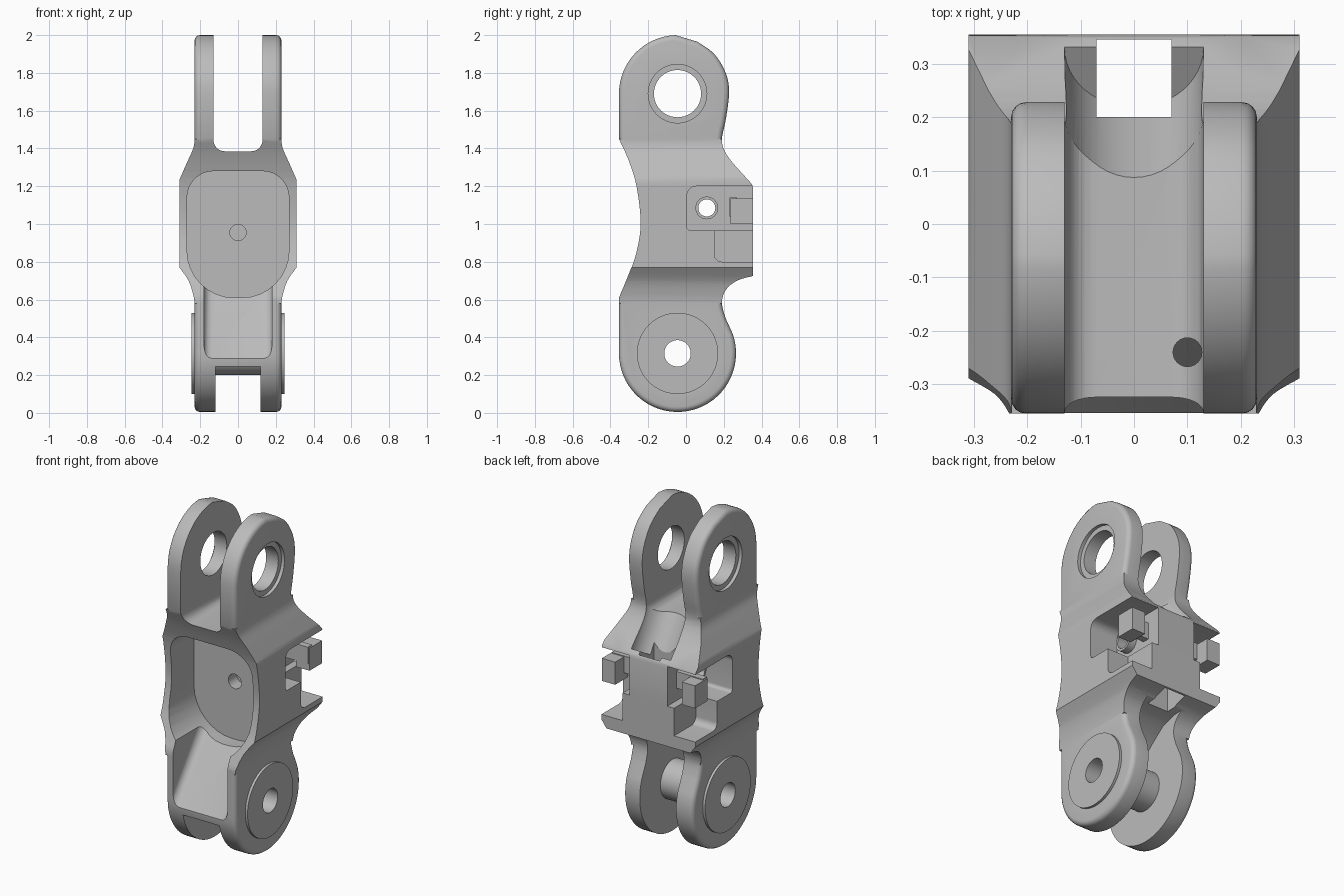
import bpy, bmesh
from math import sin, cos, pi, radians
from mathutils import Vector

cube = bpy.data.objects.get("Cube")
if cube:
    bpy.data.objects.remove(cube)

steel = bpy.data.materials.new("plain grey steel")
steel.use_nodes = True
steel.diffuse_color = (0.5, 0.5, 0.5, 1)
steel.node_tree.nodes["Principled BSDF"].inputs["Base Color"].default_value = (0.5, 0.5, 0.5, 1)

PIN_Y, LOW_Z, TOP_Z = -0.045, 0.315, 1.69


def arc(cu, cv, r, a0, a1, n=12):
    steps = [radians(a0 + (a1 - a0) * i / n) for i in range(n + 1)]
    return [(cu + r * cos(a), cv + r * sin(a)) for a in steps]


def spline(pts, n=4):
    """Smooth curve through a few points."""
    p = [Vector(q) for q in [pts[0]] + pts + [pts[-1]]]
    out = []
    for a, b, c, d in zip(p, p[1:], p[2:], p[3:]):
        for i in range(n):
            t = i / n
            out.append(tuple(0.5 * (2 * b + (c - a) * t + (2 * a - 5 * b + 4 * c - d) * t * t
                                    + (3 * b - a - 3 * c + d) * t ** 3)))
    return out + [pts[-1]]


def rounded(u0, u1, v0, v1, low, high):
    """Rounded rectangle with separate lower and upper corner radii."""
    return (arc(u1 - low, v0 + low, low, -90, 0, 8) + arc(u1 - high, v1 - high, high, 0, 90, 8)
            + arc(u0 + high, v1 - high, high, 90, 180, 8) + arc(u0 + low, v0 + low, low, 180, 270, 8))


def prism(name, axis, pts, a, b, rim=0):
    """Extrude an outline along an axis, optionally rounding both end rims."""
    place = {"x": lambda u, v, t: (t, u, v), "y": lambda u, v, t: (u, t, v)}[axis]
    bm = bmesh.new()
    rings = [[bm.verts.new(place(u, v, t)) for u, v in pts] for t in (a, b)]
    ends = [bm.faces.new(r) for r in rings]
    for i in range(len(pts)):
        j = (i + 1) % len(pts)
        bm.faces.new((rings[0][i], rings[0][j], rings[1][j], rings[1][i]))
    bmesh.ops.recalc_face_normals(bm, faces=bm.faces)
    if rim:
        edges = [e for f in ends for e in f.edges]
        bmesh.ops.bevel(bm, geom=edges, offset=rim, segments=4, profile=0.5, affect="EDGES")
    return finish(name, bm)


def finish(name, bm):
    mesh = bpy.data.meshes.new(name)
    bm.to_mesh(mesh)
    bm.free()
    mesh.materials.append(steel)
    ob = bpy.data.objects.new(name, mesh)
    bpy.context.collection.objects.link(ob)
    return ob


def rod(name, p, q, r, n=48):
    p, q = Vector(p), Vector(q)
    bm = bmesh.new()
    bmesh.ops.create_cone(bm, cap_ends=True, segments=n, radius1=r, radius2=r, depth=(q - p).length)
    bmesh.ops.rotate(bm, verts=bm.verts, matrix=(q - p).to_track_quat("Z", "Y").to_matrix())
    bmesh.ops.translate(bm, verts=bm.verts, vec=(p + q) / 2)
    return finish(name, bm)


def box(name, x0, x1, y0, y1, z0, z1):
    x0, x1 = sorted((x0, x1))
    return prism(name, "x", [(y0, z0), (y1, z0), (y1, z1), (y0, z1)], x0, x1)


def combine(target, tool, operation="DIFFERENCE"):
    mod = target.modifiers.new("combine", "BOOLEAN")
    mod.operation, mod.object, mod.solver = operation, tool, "EXACT"
    bpy.context.view_layer.objects.active = target
    bpy.ops.object.modifier_apply(modifier=mod.name)
    bpy.data.objects.remove(tool)


# Side outline shared by the lugs and the wide middle
front_edge = spline([(-0.355, 0.61), (-0.305, 0.73), (-0.265, 0.84), (-0.24, 1.0),
                     (-0.262, 1.2), (-0.305, 1.34), (-0.355, 1.45)])
top_arc = arc(PIN_Y, TOP_Z, 0.31, 180, 92, 16)
rear_top = spline([(0.06, 1.965), (0.15, 1.9), (0.21, 1.8), (0.228, 1.7),
                   (0.212, 1.56), (0.19, 1.45), (0.205, 1.385), (0.25, 1.32)])
rear_low = spline([(0.355, 0.725), (0.27, 0.7), (0.21, 0.65), (0.19, 0.58), (0.21, 0.5)])
low_arc = arc(PIN_Y, LOW_Z, 0.31, 20, -180, 36)
side = front_edge + top_arc + rear_top + [(0.35, 1.21), (0.355, 1.19)] + rear_low + low_arc

# Body: rounded narrow link plus flared middle
body = prism("link_body", "x", side, -0.23, 0.23, 0.028)
middle = prism("middle", "x", side, -0.4, 0.4)
flare = (spline([(0.229, 0.58), (0.238, 0.63), (0.262, 0.7), (0.31, 0.77)])
         + spline([(0.31, 1.235), (0.268, 1.33), (0.237, 1.4), (0.229, 1.45)]))
outline = flare + [(-x, z) for x, z in reversed(flare)]
combine(middle, prism("flare", "y", outline, -0.6, 0.6), "INTERSECT")
combine(body, middle, "UNION")

# Upper fork slot, its rear funnel and the rear shaft
combine(body, prism("fork_slot", "y", rounded(-0.13, 0.13, 1.385, 2.2, 0.06, 0.06), -0.6, 0.6))
combine(body, rod("funnel", (0, 0.17, 1.5), (0, 0.33, 1.23), 0.13))
combine(body, box("shaft", -0.07, 0.07, 0.2, 0.345, 0.5, 1.35))

# Front recess and sloping chute
combine(body, prism("recess", "y", rounded(-0.27, 0.27, 0.61, 1.28, 0.25, 0.14), -0.6, -0.03))
chute = [(-0.48, 0.118), (-0.08, 0.66), (-0.08, 0.75), (-0.48, 0.75)]
combine(body, prism("chute", "x", chute, -0.18, 0.18, 0.04))

# Lower gap between the lugs, then the pin barrel
gap = ([(-0.4, -0.1), (-0.4, 0.245)] + arc(PIN_Y, LOW_Z, 0.19, 200, 100)
       + [(0.0, 0.58), (0.1, 0.66), (0.2, 0.69), (0.4, 0.7), (0.4, -0.1)])
combine(body, prism("lower_gap", "x", gap, -0.12, 0.12))
combine(body, rod("barrel", (-0.15, PIN_Y, LOW_Z), (0.15, PIN_Y, LOW_Z), 0.115), "UNION")

for s in (-1, 1):
    # Rear side pockets with a latch tab
    upper = rounded(0.005, 0.6, 0.965, 1.2, 0.02, 0.05)
    lower = rounded(0.15, 0.6, 0.8, 1.0, 0.04, 0.01)
    for pts, depth in ((upper, 0.125), (lower, 0.17)):
        a, b = sorted((s * depth, s * 0.5))
        combine(body, prism("pocket", "x", pts, a, b))
    combine(body, box("tab_arm", s * 0.1, s * 0.3, 0.23, 0.27, 1.04, 1.14), "UNION")
    combine(body, box("tab", s * 0.22, s * 0.308, 0.235, 0.354, 1.0, 1.135), "UNION")
    combine(body, rod("collar", (s * 0.11, 0.11, 1.085), (s * 0.17, 0.11, 1.085), 0.06), "UNION")
    # Raised pin disc and upper counterbore
    combine(body, rod("disc", (s * 0.2, PIN_Y, LOW_Z), (s * 0.245, PIN_Y, LOW_Z), 0.215, 64), "UNION")
    combine(body, rod("counterbore", (s * 0.21, PIN_Y, TOP_Z), (s * 0.4, PIN_Y, TOP_Z), 0.155, 64))

# Through holes and small bores
for y, z, r in ((PIN_Y, TOP_Z, 0.125), (PIN_Y, LOW_Z, 0.07), (0.11, 1.085, 0.045)):
    combine(body, rod("cross_hole", (-0.5, y, z), (0.5, y, z), r))
combine(body, rod("recess_bore", (0, -0.2, 0.955), (0, 0.05, 0.955), 0.043))
combine(body, rod("floor_bore", (0.1, -0.24, 1.2), (0.1, -0.24, 1.5), 0.027, 24))

bpy.ops.object.select_all(action="DESELECT")
body.select_set(True)
bpy.context.view_layer.objects.active = body
bpy.ops.object.shade_smooth_by_angle(angle=radians(30))
